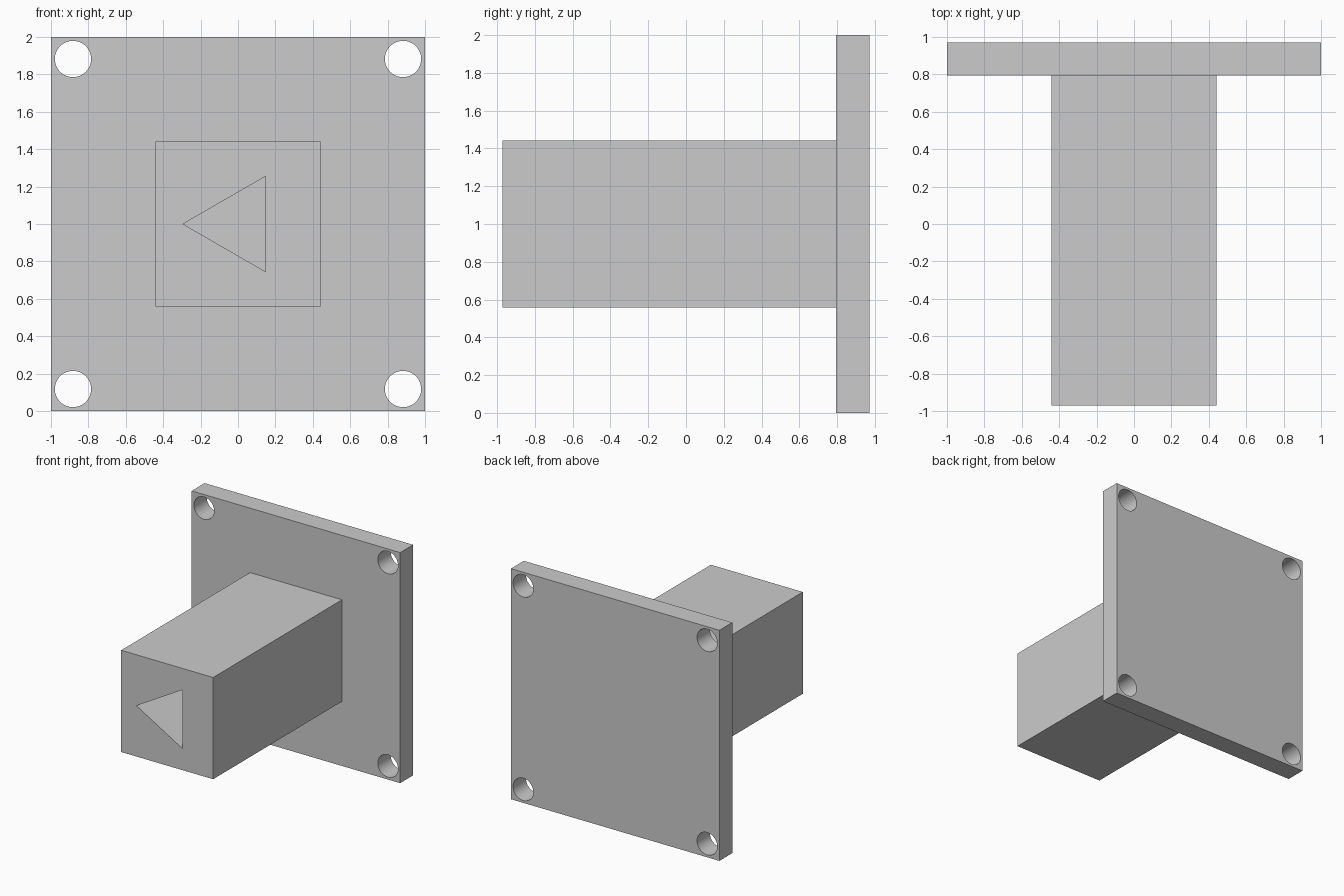
import bpy
from math import radians, pi

if "Cube" in bpy.data.objects:
    bpy.data.objects.remove(bpy.data.objects["Cube"])

U = 2 / 34                      # the plate is 34 units wide
FRONT, BACK = -16.5 * U, 16.5 * U
PLATE_FRONT = BACK - 3 * U


def box(name, width, y0, y1):
    bpy.ops.mesh.primitive_cube_add(size=1, location=(0, (y0 + y1) / 2, 1))
    ob = bpy.context.object
    ob.name = name
    ob.scale = (width, y1 - y0, width)
    bpy.ops.object.transform_apply(location=True, rotation=True, scale=True)
    return ob


def prism(name, sides, radius, x, z, y0, y1, turn=0):
    # regular prism running along y
    bpy.ops.mesh.primitive_cylinder_add(
        vertices=sides, radius=radius, depth=y1 - y0,
        location=(x, (y0 + y1) / 2, z), rotation=(pi / 2, turn, 0))
    ob = bpy.context.object
    ob.name = name
    ob.hide_render = True
    bpy.ops.object.transform_apply(location=True, rotation=True, scale=True)
    return ob


def combine(target, tool, operation):
    mod = target.modifiers.new(tool.name, 'BOOLEAN')
    mod.operation, mod.solver, mod.object = operation, 'EXACT', tool
    bpy.context.view_layer.objects.active = target
    bpy.ops.object.modifier_apply(modifier=mod.name)
    bpy.data.objects.remove(tool, do_unlink=True)


# square back plate with the square post standing on it
body = box("plate_with_post", 34 * U, PLATE_FRONT, BACK)
post = box("post", 15 * U, FRONT, PLATE_FRONT + U)
combine(body, post, 'UNION')

# four corner screw holes
for sx in (-1, 1):
    for sz in (-1, 1):
        hole = prism("screw_hole", 48, 1.65 * U, sx * 15 * U, 1 + sz * 15 * U,
                     PLATE_FRONT - U, BACK + U)
        combine(body, hole, 'DIFFERENCE')

# triangular socket pointing to -x, running down the post to the plate
socket = prism("triangle_socket", 3, 5 * U, 0, 1, FRONT - U, PLATE_FRONT, -pi / 2)
combine(body, socket, 'DIFFERENCE')

bpy.ops.object.select_all(action='DESELECT')
body.select_set(True)
bpy.context.view_layer.objects.active = body
bpy.ops.object.shade_smooth_by_angle(angle=radians(30))
